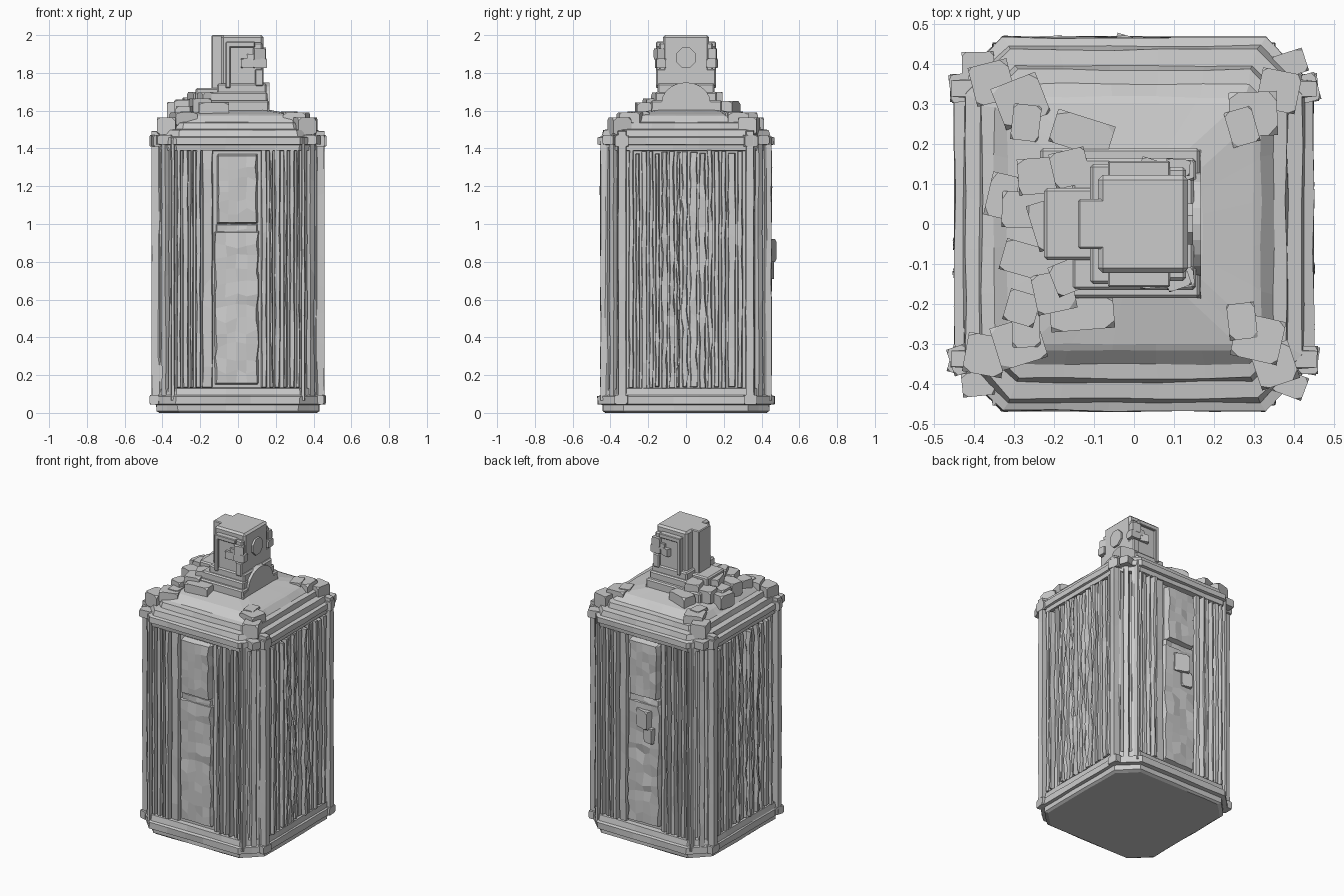
import bpy, bmesh, random
from math import radians, sin, cos, pi
from mathutils import Matrix, Vector

if "Cube" in bpy.data.objects:
    bpy.data.objects.remove(bpy.data.objects["Cube"])

random.seed(7)
def j(a):
    return random.uniform(-a, a)

def finish(bm, name):
    bmesh.ops.recalc_face_normals(bm, faces=bm.faces)
    me = bpy.data.meshes.new(name)
    bm.to_mesh(me)
    bm.free()
    ob = bpy.data.objects.new(name, me)
    bpy.context.collection.objects.link(ob)
    return ob

def loft(name, rings, n=5, jit=0.003):
    """Stack of chamfered rectangles (z, half_x, half_y, chamfer) with worn edges."""
    bm = bmesh.new()
    loops = []
    for z, hx, hy, c in rings:
        corners = [(hx, -hy + c), (hx, hy - c), (hx - c, hy), (-hx + c, hy),
                   (-hx, hy - c), (-hx, -hy + c), (-hx + c, -hy), (hx - c, -hy)]
        loop = []
        for i in range(8):
            a, b = Vector(corners[i]), Vector(corners[(i + 1) % 8])
            k = n if i % 2 == 0 else 2
            for s in range(k):
                p = a.lerp(b, s / k)
                loop.append(bm.verts.new((p.x + j(jit), p.y + j(jit), z)))
        loops.append(loop)
    for lo, hi in zip(loops, loops[1:]):
        for i in range(len(lo)):
            k = (i + 1) % len(lo)
            bm.faces.new((lo[i], lo[k], hi[k], hi[i]))
    bm.faces.new(loops[0])
    bm.faces.new(loops[-1])
    return finish(bm, name)

def slab(bm, angle, u0, u1, z0, z1, d0, d1, nu=1, nz=9, jit=0.004, bev=0.006):
    """Rough upright strip on a side of the body; angle 0 is the front."""
    rot = Matrix.Rotation(radians(angle), 4, 'Z')
    grid = []
    for a in range(nu + 3):
        col = []
        for b in range(nz + 3):
            edge = a in (0, nu + 2) or b in (0, nz + 2)
            u = u0 if a == 0 else u1 if a == nu + 2 else u0 + bev + (u1 - u0 - 2 * bev) * (a - 1) / nu + j(jit)
            z = z0 if b == 0 else z1 if b == nz + 2 else z0 + bev + (z1 - z0 - 2 * bev) * (b - 1) / nz
            if 1 < b < nz + 1:
                z += j(0.3 * (z1 - z0) / nz)
            d = d0 if edge else d1 + j(jit)
            col.append(bm.verts.new(rot @ Vector((u, -d, z))))
        grid.append(col)
    for a in range(nu + 2):
        for b in range(nz + 2):
            bm.faces.new((grid[a][b], grid[a + 1][b], grid[a + 1][b + 1], grid[a][b + 1]))
    rim = ([c[0] for c in grid] + grid[-1][1:] + [c[-1] for c in grid[-2::-1]] + grid[0][-2:0:-1])
    bm.faces.new(rim)

def block(name, lo, hi, bev=0.008):
    bm = bmesh.new()
    bmesh.ops.create_cube(bm, size=1)
    for v in bm.verts:
        v.co = Vector(lo[i] + (v.co[i] + 0.5) * (hi[i] - lo[i]) for i in range(3))
    bmesh.ops.bevel(bm, geom=bm.edges[:], offset=bev, segments=1, affect='EDGES')
    return finish(bm, name)

def rocks(name, items):
    """Angular chunks (x, y, z, size x, size y, size z)."""
    bm = bmesh.new()
    for x, y, z, sx, sy, sz in items:
        part = bmesh.new()
        rot = Matrix.Rotation(j(0.4), 3, 'Z')
        for k in range(8):
            c = Vector(((k & 1) - 0.5, (k >> 1 & 1) - 0.5, (k >> 2) - 0.5))
            for ax in range(3):
                q = c.copy()
                q[ax] *= 0.68 + j(0.14)
                q = rot @ Vector((q.x * sx, q.y * sy, q.z * sz))
                part.verts.new(q + Vector((x, y, z)))
        bmesh.ops.convex_hull(part, input=part.verts[:])
        bmesh.ops.delete(part, geom=[v for v in part.verts if not v.link_faces], context='VERTS')
        tmp = bpy.data.meshes.new("chunk")
        part.to_mesh(tmp)
        part.free()
        bm.from_mesh(tmp)
        bpy.data.meshes.remove(tmp)
    return finish(bm, name)

def extrude_x(name, pts, x0, x1):
    bm = bmesh.new()
    a = [bm.verts.new((x0, y, z)) for y, z in pts]
    b = [bm.verts.new((x1, y, z)) for y, z in pts]
    for i in range(len(a)):
        k = (i + 1) % len(a)
        bm.faces.new((a[i], a[k], b[k], b[i]))
    bm.faces.new(a)
    bm.faces.new(b)
    return finish(bm, name)

# Body core, base moulding and stepped cap
loft("body_core", [(0.03, 0.415, 0.415, 0.10), (1.45, 0.415, 0.415, 0.10)], jit=0)
loft("base_moulding", [(0, 0.415, 0.425, 0.11), (0.01, 0.43, 0.44, 0.11), (0.042, 0.43, 0.44, 0.11),
                       (0.046, 0.448, 0.468, 0.12), (0.088, 0.448, 0.468, 0.12), (0.094, 0.44, 0.452, 0.115),
                       (0.13, 0.435, 0.445, 0.11), (0.134, 0.40, 0.41, 0.10)])
loft("stepped_cap", [(1.385, 0.40, 0.41, 0.10), (1.39, 0.435, 0.447, 0.11), (1.418, 0.437, 0.45, 0.11),
                     (1.422, 0.448, 0.468, 0.12), (1.458, 0.448, 0.466, 0.12), (1.464, 0.425, 0.445, 0.11),
                     (1.498, 0.42, 0.435, 0.11), (1.503, 0.385, 0.395, 0.09), (1.535, 0.38, 0.385, 0.09),
                     (1.54, 0.35, 0.35, 0.06), (1.572, 0.318, 0.318, 0.04), (1.58, 0.30, 0.30, 0.04),
                     (1.603, 0.17, 0.18, 0.04)])

# Front and back: plank strips framing a long plaque
for name, ang in (("front", 0), ("back", 180)):
    bm = bmesh.new()
    for u0, u1, d in ((-.325, -.3, .445), (-.295, -.262, .438), (-.255, -.235, .446), (-.225, -.195, .452),
                      (-.19, -.132, .436), (.12, .155, .438), (.165, .187, .452), (.192, .225, .44),
                      (.24, .262, .447), (.27, .302, .44), (.308, .328, .446)):
        slab(bm, ang, u0, u1, 0.13, 1.395, 0.41, d)
    for s in (-1, 1):
        slab(bm, ang, s * 0.345 - 0.013, s * 0.345 + 0.013, 0.06, 1.46, 0.41, 0.452, jit=0.002)
    finish(bm, name + "_planks")
    bm = bmesh.new()
    slab(bm, ang, -0.13, 0.115, 0.145, 0.97, 0.40, 0.44, 4, 12, 0.007, 0.014)
    slab(bm, ang, -0.125, 0.11, 0.88, 1.01, 0.40, 0.432, 4, 3, 0.005, 0.014)
    slab(bm, ang, -0.115, 0.108, 0.995, 1.375, 0.40, 0.452, 4, 6, 0.005, 0.014)
    finish(bm, name + "_plaque")
rocks("back_plaque_lump", [(0.0, 0.44, 0.86, 0.10, 0.05, 0.12), (-0.04, 0.44, 0.76, 0.07, 0.04, 0.10)])

# Left and right: rough planks of varied width
for name, ang in (("right", 90), ("left", 270)):
    bm = bmesh.new()
    u = -0.305
    while u < 0.285:
        w = min(random.uniform(0.028, 0.052), 0.308 - u)
        mid = abs(u) < 0.14
        slab(bm, ang, u, u + w - 0.006, 0.13 + j(0.006), 1.385 + j(0.012), 0.40,
             random.uniform(0.428, 0.449), 1, 16 if mid else 11, 0.007 if mid else 0.004)
        u += w
    finish(bm, name + "_planks")
    # Tall posts at both ends of the side
    bm = bmesh.new()
    for s in (-1, 1):
        slab(bm, ang, s * 0.338 - 0.026, s * 0.338 + 0.026, 0.05, 1.497, 0.39, 0.457, 1, 9, 0.002)
    finish(bm, name + "_posts")

# Chamfered corners
bm = bmesh.new()
for ang in (45, 135, 225, 315):
    for u, d in ((-0.05, 0.552), (0, 0.558), (0.05, 0.552)):
        slab(bm, ang, u - 0.021, u + 0.021, 0.05, 1.45, 0.50, d, 1, 8, 0.003)
finish(bm, "corner_strips")

# Broken stones on the four cap corners
items = []
for sx in (-1, 1):
    for sy in (-1, 1):
        items += [(sx * .30 + j(.02), sy * .29 + j(.02), 1.555, .12, .11, .07),
                  (sx * .36 + j(.015), sy * .34 + j(.015), 1.52, .10, .10, .09),
                  (sx * .27, sy * .25 + j(.015), 1.565, .07, .09, .06),
                  (sx * .435, sy * .34, 1.44, .05, .07, .06),
                  (sx * .435, sy * .34, .07, .05, .07, .05),
                  (sx * .39, sy * .40, 1.445, .08, .06, .05)]
rocks("corner_stones", items)

# Rubble around the neck, mostly on the left
rocks("neck_rubble", [(-.13, .225, 1.61, .15, .085, .08), (-.33, .07, 1.60, .07, .11, .09),
                      (-.27, .035, 1.62, .12, .09, .08), (-.24, .12, 1.63, .10, .09, .08),
                      (-.27, -.09, 1.61, .12, .08, .09), (-.28, -.21, 1.59, .08, .08, .07),
                      (-.20, -.17, 1.62, .10, .10, .09), (-.13, -.225, 1.605, .16, .08, .075),
                      (-.21, .0, 1.66, .09, .12, .08), (-.16, .14, 1.66, .09, .09, .08),
                      (-.16, -.13, 1.66, .09, .08, .07)])

# Neck steps
block("neck_slab", (-0.235, -0.185, 1.57), (0.165, 0.19, 1.655))
block("neck_step", (-0.225, -0.09, 1.6), (0.1, 0.09, 1.72))
block("neck_upper", (-0.155, -0.165, 1.6), (0.155, 0.165, 1.70))
block("neck_collar", (-0.11, -0.15, 1.65), (0.15, 0.15, 1.745))

# Arch on the right of the neck
arch = [(0.13 * cos(pi * i / 10), 1.64 + 0.11 * sin(pi * i / 10)) for i in range(11)]
extrude_x("neck_arch", [(-0.19, 1.59)] + [(-0.17, 1.63)] + arch[::-1] + [(0.17, 1.63), (0.19, 1.59)], 0.08, 0.168)

# Head block with fin, side plates and boss
block("head_block", (-0.09, -0.122, 1.6), (0.135, 0.122, 2.0), 0.012)
block("head_fin", (-0.14, -0.062, 1.66), (-0.06, 0.062, 2.0), 0.005)
for s, side in ((-1, "front"), (1, "back")):
    ys = sorted((s * 0.09, s * 0.142))
    block(side + "_head_plate", (-0.06, ys[0], 1.7), (0.13, ys[1], 1.96))
    ys = sorted((s * 0.09, s * 0.158))
    block(side + "_plate_edge", (-0.065, ys[0], 1.72), (-0.04, ys[1], 1.965), 0.004)
    block(side + "_plate_top", (-0.05, ys[0], 1.935), (0.09, ys[1], 1.965), 0.004)
    block(side + "_plate_corner", (0.09, ys[0], 1.73), (0.135, ys[1], 1.82), 0.006)
    rocks(side + "_head_chips", [(0.05, s * 0.142, 1.85, .07, .035, .05), (0.11, s * 0.142, 1.90, .06, .04, .06),
                                 (0.115, s * 0.135, 1.85, .07, .05, .05), (0.075, s * 0.14, 1.88, .05, .035, .04)])
boss = [(0.056 * cos(pi * (i + 0.5) / 4), 1.88 + 0.058 * sin(pi * (i + 0.5) / 4)) for i in range(8)]
extrude_x("head_boss", boss, 0.12, 0.148)
